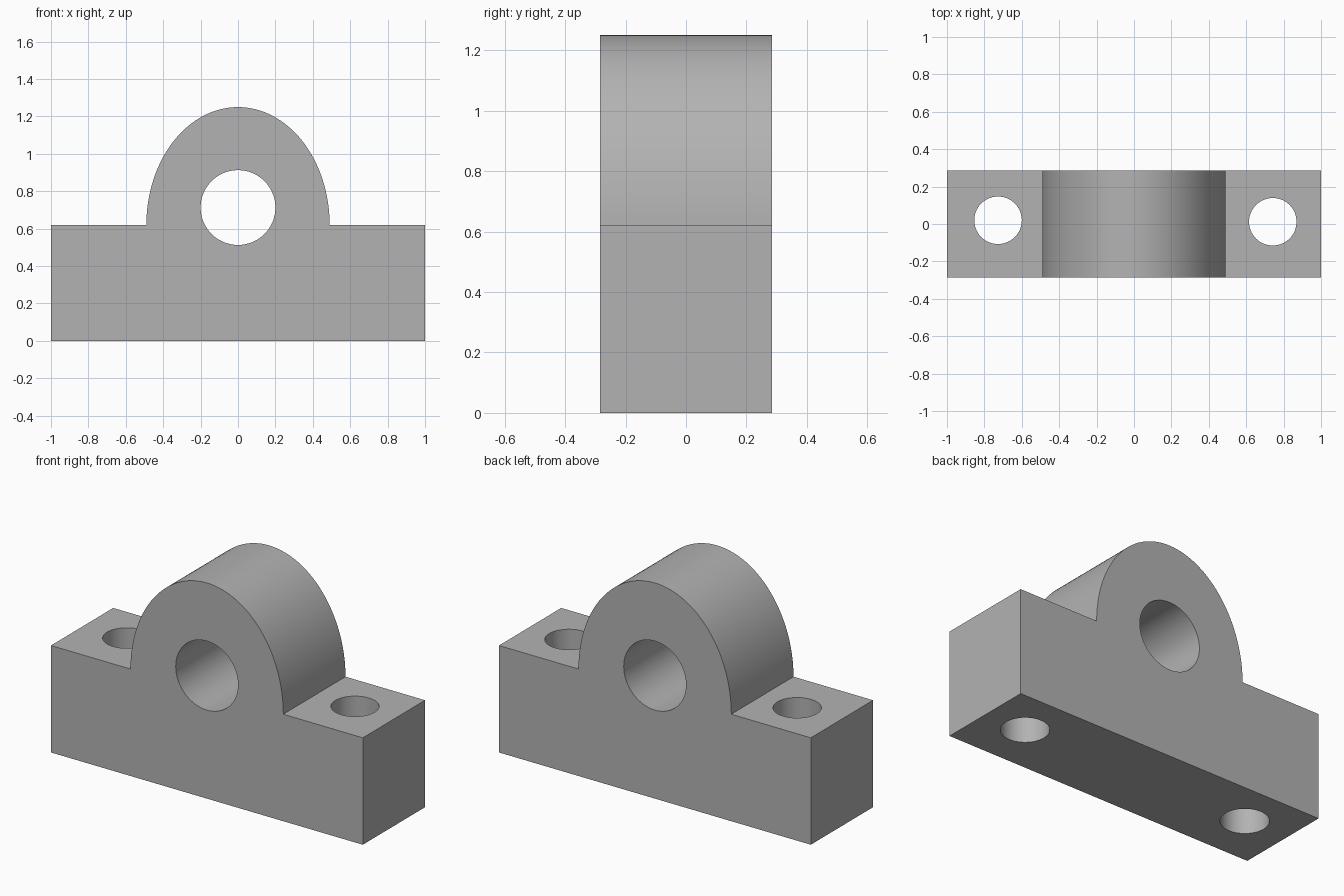
import bpy, bmesh
from math import sin, cos, pi, radians

if "Cube" in bpy.data.objects:
    bpy.data.objects.remove(bpy.data.objects["Cube"], do_unlink=True)

HALF_DEPTH = 0.285
SHOULDER = 0.62

grey = bpy.data.materials.new("plain grey")
grey.use_nodes = True
colour = (0.45, 0.45, 0.45, 1)
grey.diffuse_color = colour
grey.node_tree.nodes["Principled BSDF"].inputs["Base Color"].default_value = colour

# Bearing block: shouldered base with an elliptical arch, extruded front to back
arch = [(0.49 * cos(pi * i / 64), SHOULDER + 0.63 * sin(pi * i / 64)) for i in range(65)]
profile = [(-1, 0), (1, 0), (1, SHOULDER)] + arch + [(-1, SHOULDER)]
bm = bmesh.new()
face = bm.faces.new([bm.verts.new((x, -HALF_DEPTH, z)) for x, z in profile])
extruded = bmesh.ops.extrude_face_region(bm, geom=[face])["geom"]
bmesh.ops.translate(bm, vec=(0, 2 * HALF_DEPTH, 0),
                    verts=[v for v in extruded if isinstance(v, bmesh.types.BMVert)])
bmesh.ops.recalc_face_normals(bm, faces=bm.faces)
mesh = bpy.data.meshes.new("bearing_block")
bm.to_mesh(mesh)
bm.free()
mesh.materials.append(grey)
block = bpy.data.objects.new("bearing_block", mesh)
bpy.context.collection.objects.link(block)


def drill(name, radius, location, rotation=(0, 0, 0)):
    """Cut a round through hole in the block."""
    bpy.ops.mesh.primitive_cylinder_add(vertices=64, radius=radius, depth=2,
                                        location=location, rotation=rotation)
    cutter = bpy.context.object
    cutter.name = name
    cutter.hide_render = True
    cutter.data.materials.append(grey)
    cut = block.modifiers.new(name, "BOOLEAN")
    cut.operation = "DIFFERENCE"
    cut.solver = "EXACT"
    cut.object = cutter
    bpy.context.view_layer.objects.active = block
    bpy.ops.object.modifier_apply(modifier=name)
    bpy.data.objects.remove(cutter, do_unlink=True)


# Shaft bore and the two bolt holes
drill("shaft_bore", 0.2, (0, 0, 0.713), (pi / 2, 0, 0))
drill("right_bolt_hole", 0.127, (-0.727, 0.02, 0.3))
drill("left_bolt_hole", 0.127, (0.742, 0.012, 0.3))

# Smooth the curved walls, keep the edges crisp
bpy.ops.object.select_all(action="DESELECT")
block.select_set(True)
bpy.context.view_layer.objects.active = block
bpy.ops.object.shade_smooth_by_angle(angle=radians(30))
